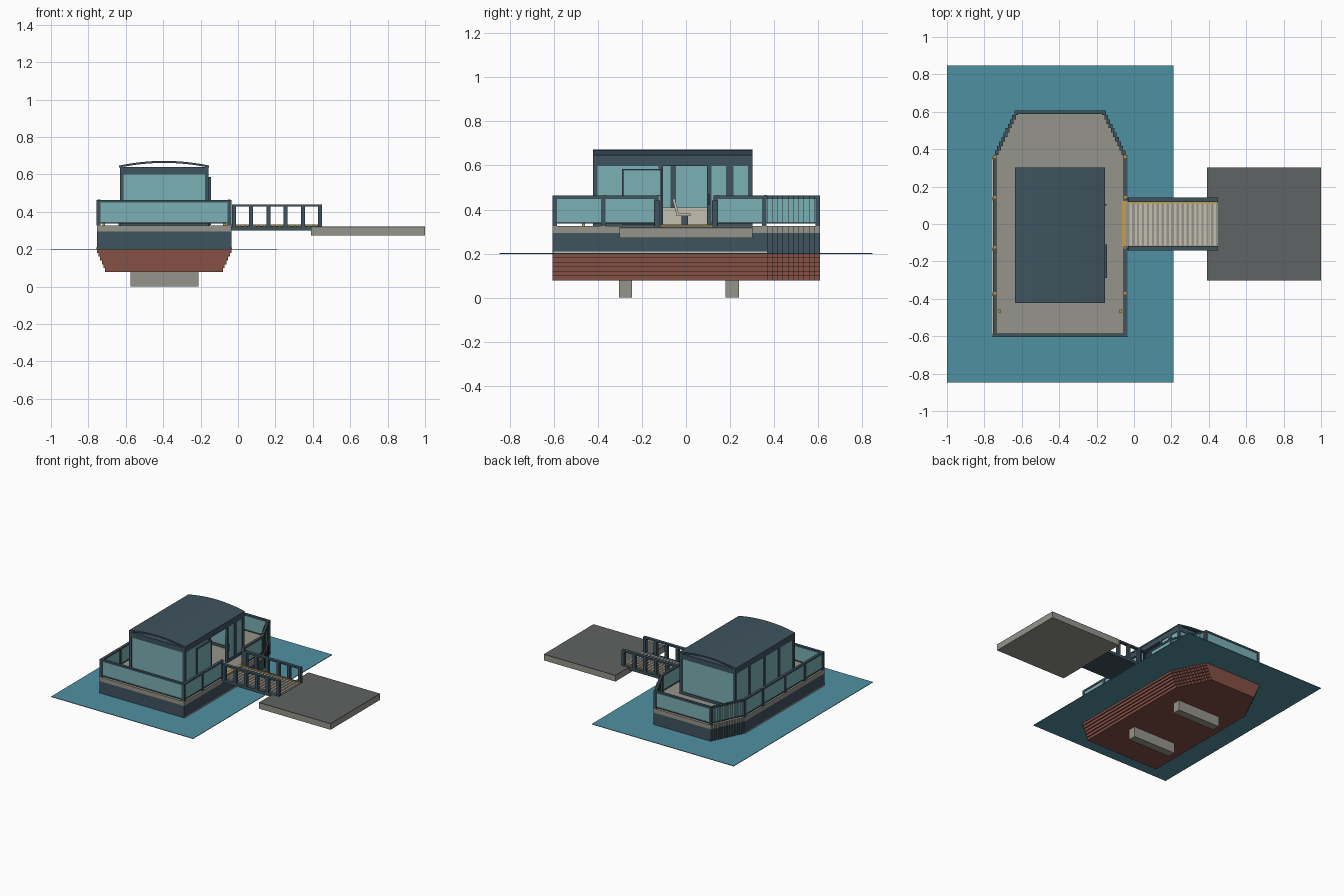
import bpy, bmesh, math

if "Cube" in bpy.data.objects:
    bpy.data.objects.remove(bpy.data.objects["Cube"])


def mat(name, hexcol):
    m = bpy.data.materials.new(name)
    lin = []
    for i in (0, 2, 4):
        c = int(hexcol[i:i + 2], 16) / 255
        lin.append(c / 12.92 if c <= 0.04045 else ((c + 0.055) / 1.055) ** 2.4)
    m.diffuse_color = (*lin, 1)
    m.use_nodes = True
    m.node_tree.nodes["Principled BSDF"].inputs["Base Color"].default_value = m.diffuse_color
    return m


SLATE = mat("dark slate", "3F535E")
GLASS = mat("pale glass", "7BB0B5")
RED = mat("hull red", "845045")
STONE = mat("stone grey", "96958B")
ASPHALT = mat("quay grey", "606363")
WATER = mat("water teal", "4F91A1")
CREAM = mat("cream", "C4BFB0")
YELLOW = mat("safety yellow", "C4A04C")
ORANGE = mat("lamp orange", "CF8E3C")


def finish(name, bm, material):
    bmesh.ops.recalc_face_normals(bm, faces=bm.faces)
    me = bpy.data.meshes.new(name)
    bm.to_mesh(me)
    bm.free()
    me.materials.append(material)
    ob = bpy.data.objects.new(name, me)
    bpy.context.collection.objects.link(ob)
    return ob


def boxes(name, material, *specs):
    """One object from boxes given as (x0, x1, y0, y1, z0, z1)."""
    bm = bmesh.new()
    for x0, x1, y0, y1, z0, z1 in specs:
        vs = bmesh.ops.create_cube(bm, size=1)["verts"]
        for v in vs:
            v.co.x = x1 if v.co.x > 0 else x0
            v.co.y = y1 if v.co.y > 0 else y0
            v.co.z = z1 if v.co.z > 0 else z0
    return finish(name, bm, material)


def prism(name, material, pts, z0, z1):
    bm = bmesh.new()
    f = bm.faces.new([bm.verts.new((x, y, z0)) for x, y in pts])
    ext = bmesh.ops.extrude_face_region(bm, geom=[f])["geom"]
    bmesh.ops.translate(bm, vec=(0, 0, z1 - z0),
                        verts=[g for g in ext if isinstance(g, bmesh.types.BMVert)])
    return finish(name, bm, material)


# Stepped hull outline
CX, HALF, STERN, SHOULDER, BOW, STEPS = -0.395, 0.36, -0.605, 0.37, 0.607, 10
DY = (BOW - SHOULDER) / STEPS
bow_steps = [(SHOULDER + i * DY, SHOULDER + (i + 1) * DY, HALF - 0.0115 * (i + 1))
             for i in range(STEPS)]


def outline(inset):
    right = [(HALF - inset, STERN), (HALF - inset, SHOULDER)]
    for y0, y1, h in bow_steps:
        right += [(h - inset, y0), (h - inset, y1)]
    return [(CX + x, y) for x, y in right] + [(CX - x, y) for x, y in reversed(right)]


# Water and keel blocks
boxes("water", WATER, (-1, 0.21, -0.847, 0.847, 0.198, 0.202))
boxes("keel_blocks", STONE, (-0.575, -0.21, -0.305, -0.245, 0, 0.08),
      (-0.575, -0.21, 0.18, 0.24, 0, 0.08))

# Hull
for i in range(6):
    prism(f"lower_hull_layer_{i + 1}", RED, outline(0.045 - 0.009 * i),
          0.078 + 0.0205 * i, 0.078 + 0.0205 * (i + 1))
prism("upper_hull", SLATE, outline(0), 0.201, 0.294)
prism("deck", STONE, outline(0), 0.294, 0.326)
boxes("waterline_stripes", CREAM, *[
    (CX + s * HALF - 0.003, CX + s * HALF + 0.003, -0.6, SHOULDER, 0.202, 0.21) for s in (-1, 1)])

# Deck railing: side runs as (side, y0, y1), gap at the gangway
GAP0, GAP1 = -0.125, 0.125
runs = [(-1, STERN, SHOULDER), (1, STERN, GAP0), (1, GAP1, SHOULDER)]
tip = bow_steps[-1][2]


def rail_ring(t, z0, z1):
    """Ring of boxes of thickness t, centred 0.01 inside the hull edge."""
    out = []

    def along_y(s, h, y0, y1):
        c = CX + s * (h - 0.01)
        out.append((c - t / 2, c + t / 2, y0, y1, z0, z1))
    e = 0.01 - t / 2
    for s, y0, y1 in runs:
        along_y(s, HALF, y0 + (e if y0 == STERN else 0), y1)
    for s in (-1, 1):
        for y0, y1, h in bow_steps:
            along_y(s, h, y0, y1 - (e if y1 > BOW - 0.001 else 0))
    out.append((CX - HALF + e, CX + HALF - e, STERN + e, STERN + e + t, z0, z1))
    out.append((CX - tip + e, CX + tip - e, BOW - e - t, BOW - e, z0, z1))
    return out


boxes("railing_top", SLATE, *rail_ring(0.02, 0.449, 0.463))
boxes("railing_bottom", SLATE, *rail_ring(0.016, 0.336, 0.344))
boxes("railing_glass", GLASS, *rail_ring(0.012, 0.344, 0.449))

posts = []
for s in (-1, 1):
    c = CX + s * (HALF - 0.01)
    for y in (STERN + 0.01, -0.375, GAP0 - 0.01, GAP1 + 0.01, 0.355):
        posts.append((c - 0.011, c + 0.011, y - 0.01, y + 0.01, 0.326, 0.462))
    c = CX + s * (tip - 0.01)
    posts.append((c - 0.01, c + 0.01, BOW - 0.02, BOW, 0.326, 0.462))
boxes("railing_posts", SLATE, *posts)

# Small lamps on the rail and deck cleats
boxes("rail_lamps", ORANGE, *[
    (CX + s * 0.348 - 0.007, CX + s * 0.348 + 0.007, y - 0.007, y + 0.007, 0.461, 0.466)
    for s in (-1, 1) for y in (-0.37, -0.125, 0.143, 0.36)])
boxes("deck_cleats", YELLOW, *[
    (CX + s * 0.323 - 0.007, CX + s * 0.323 + 0.007, -0.472, -0.458, 0.326, 0.338) for s in (-1, 1)])

# Cabin frame
X0, X1, Y0, Y1 = -0.632, -0.157, -0.422, 0.302
DOOR0, DOOR1 = -0.105, 0.095
W = 0.02
frame = [(X0, X1, Y0, Y0 + W, 0.326, 0.346), (X0, X1, Y1 - W, Y1, 0.326, 0.346),
         (X0, X0 + W, Y0, Y1, 0.326, 0.346), (X1 - W, X1, Y0, DOOR0, 0.326, 0.346),
         (X1 - W, X1, DOOR1, Y1, 0.326, 0.346)]
for x in (X0, X1 - W):
    for y in (Y0, Y1 - W):
        frame.append((x, x + W, y, y + W, 0.326, 0.6))
for y in (-0.25, -0.07, 0.11):
    frame.append((X0, X0 + W, y, y + 0.025, 0.346, 0.6))
for y0, y1 in ((DOOR0 - W, DOOR0), (DOOR1, DOOR1 + 0.02), (0.182, 0.215)):
    frame.append((X1 - W, X1, y0, y1, 0.326, 0.6))
boxes("cabin_frame", SLATE, *frame)

# Cabin glass
g = 0.005
boxes("cabin_glass", GLASS,
      (X0 + 0.01, X1 - 0.01, Y0 + g, Y0 + 0.015, 0.346, 0.6),
      (X0 + 0.01, X1 - 0.01, Y1 - 0.015, Y1 - g, 0.346, 0.6),
      (X0 + g, X0 + 0.015, Y0 + 0.01, Y1 - 0.01, 0.346, 0.6),
      (X1 - 0.015, X1 - g, Y0 + 0.01, DOOR0, 0.346, 0.6),
      (X1 - 0.015, X1 - g, DOOR1, Y1 - 0.01, 0.346, 0.6))

# Sliding door, slid open in front of the wall
D0, D1 = -0.29, -0.11
boxes("door_frame", SLATE, (X1, -0.145, D0, D0 + 0.008, 0.33, 0.585),
      (X1, -0.145, D1 - 0.008, D1, 0.33, 0.585),
      (X1, -0.145, D0, D1, 0.577, 0.585), (X1, -0.145, D0, D1, 0.33, 0.345))
boxes("door_glass", GLASS, (X1 + 0.002, -0.148, D0 + 0.008, D1 - 0.008, 0.345, 0.577))
boxes("door_handle", SLATE, (X1, -0.148, 0.1, 0.106, 0.42, 0.47))

# Roof slab and arched roof shell
boxes("roof_slab", SLATE, (X0, X1, Y0, Y1, 0.598, 0.638))
N, hw = 16, (X1 - X0) / 2 + 0.003
xc = (X0 + X1) / 2
bm = bmesh.new()
prof = []
for lift in (0.647, 0.636):
    row = []
    for i in range(N + 1):
        t = -1 + 2 * i / N
        row.append((xc + t * hw, lift + 0.025 * (1 - t * t)))
    prof += row if lift > 0.64 else row[::-1]
face = bm.faces.new([bm.verts.new((x, Y0, z)) for x, z in prof])
ext = bmesh.ops.extrude_face_region(bm, geom=[face])["geom"]
bmesh.ops.translate(bm, vec=(0, Y1 - Y0, 0),
                    verts=[v for v in ext if isinstance(v, bmesh.types.BMVert)])
roof = finish("arched_roof", bm, SLATE)
bpy.context.view_layer.objects.active = roof
roof.select_set(True)
bpy.ops.object.shade_smooth_by_angle(angle=math.radians(30))

# Interior counter and chair
boxes("counter", CREAM, (-0.61, -0.55, -0.13, 0.16, 0.326, 0.41))
boxes("chair_seat", CREAM, (-0.43, -0.36, -0.04, 0.02, 0.37, 0.382))
boxes("chair_pedestal", SLATE, (-0.41, -0.38, -0.02, 0.01, 0.326, 0.37))
back = boxes("chair_back", CREAM, (-0.035, 0.035, -0.006, 0.006, 0, 0.08))
back.location = (-0.395, -0.036, 0.372)
back.rotation_euler.x = math.radians(15)

# Quay
boxes("quay", STONE, (0.39, 1.0, -0.302, 0.302, 0.272, 0.315))
boxes("quay_surface", ASPHALT, (0.39, 1.0, -0.302, 0.302, 0.315, 0.32))

# Gangway deck, slats and markings
boxes("gangway_base", SLATE, (-0.034, 0.45, -0.14, 0.14, 0.3, 0.318))
boxes("gangway_floor", STONE, (-0.034, 0.45, -0.118, 0.118, 0.318, 0.323))
boxes("gangway_slats", CREAM, *[
    (x, x + 0.014, -0.115, 0.115, 0.323, 0.328) for x in [-0.025 + 0.0265 * i for i in range(18)]])
boxes("threshold_strip", YELLOW, (-0.065, -0.043, -0.118, 0.12, 0.326, 0.332))
boxes("gangway_edge_strip", YELLOW, (-0.045, 0.45, 0.11, 0.118, 0.323, 0.331))

# Gangway railings
rails = []
for s in (-1, 1):
    y0, y1 = sorted((s * 0.118, s * 0.142))
    rails += [(-0.033, 0.45, y0, y1, 0.428, 0.44), (-0.033, 0.45, y0, y1, 0.3, 0.322)]
    for i in range(6):
        x = -0.022 + 0.0922 * i
        rails.append((x - 0.011, x + 0.011, y0, y1, 0.32, 0.43))
boxes("gangway_railings", SLATE, *rails)
